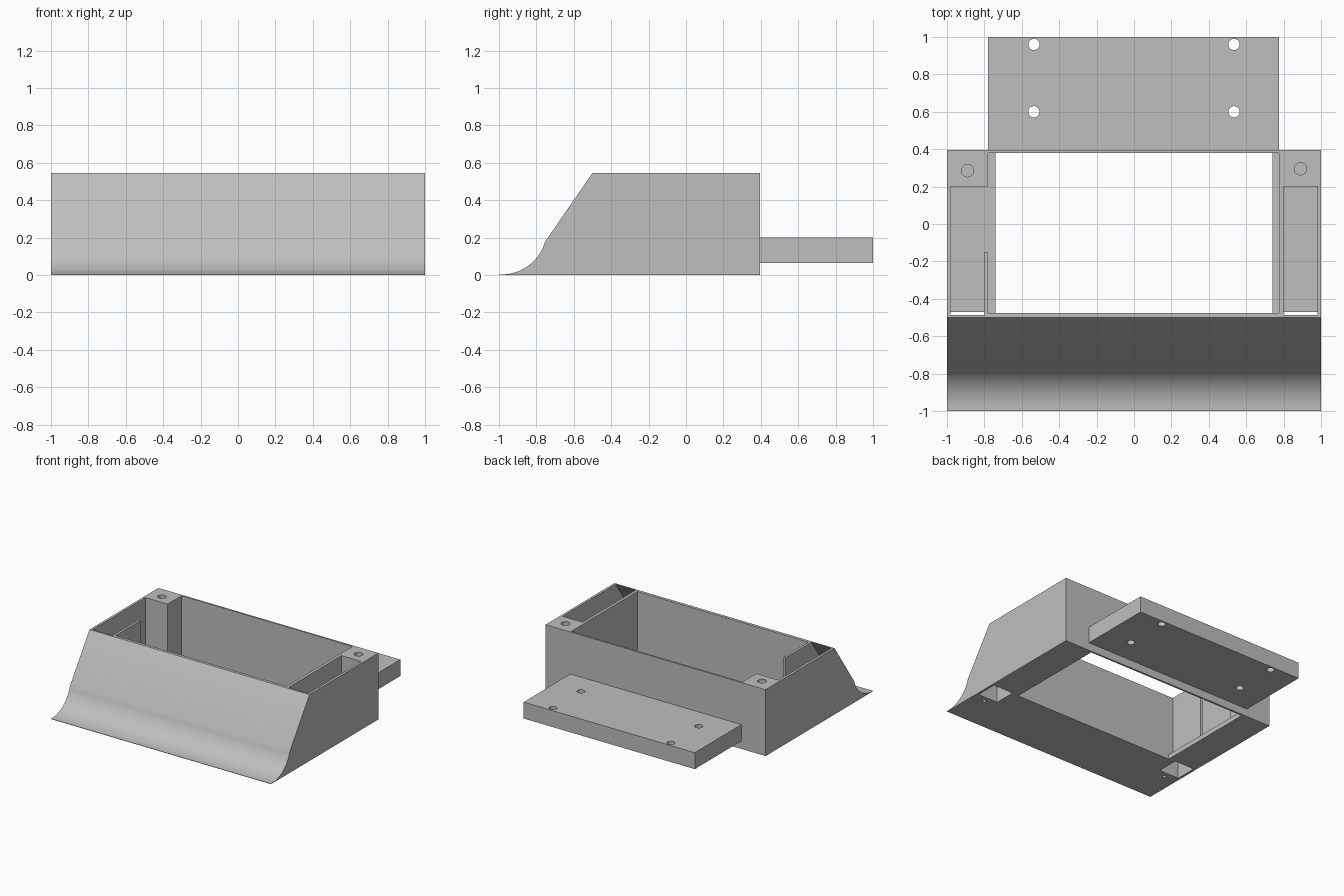
import bpy, bmesh, math
from mathutils import Matrix

if "Cube" in bpy.data.objects:
    bpy.data.objects.remove(bpy.data.objects["Cube"], do_unlink=True)

grey = bpy.data.materials.new("plain_grey")
grey.use_nodes = True
colour = (0.52, 0.52, 0.52, 1)
grey.diffuse_color = colour
grey.node_tree.nodes["Principled BSDF"].inputs["Base Color"].default_value = colour


def finish(bm, name):
    bmesh.ops.recalc_face_normals(bm, faces=bm.faces)
    mesh = bpy.data.meshes.new(name)
    bm.to_mesh(mesh)
    bm.free()
    mesh.materials.append(grey)
    obj = bpy.data.objects.new(name, mesh)
    bpy.context.collection.objects.link(obj)
    return obj


def prism(name, x0, x1, profile):
    """Extrude a (y, z) profile along x."""
    bm = bmesh.new()
    face = bm.faces.new([bm.verts.new((x0, y, z)) for y, z in profile])
    new = bmesh.ops.extrude_face_region(bm, geom=[face])["geom"]
    verts = [v for v in new if isinstance(v, bmesh.types.BMVert)]
    bmesh.ops.translate(bm, verts=verts, vec=(x1 - x0, 0, 0))
    return finish(bm, name)


def box(name, x0, x1, y0, y1, z0, z1):
    return prism(name, x0, x1, [(y0, z0), (y1, z0), (y1, z1), (y0, z1)])


def drill(x, y, z0, z1, radius):
    bm = bmesh.new()
    bmesh.ops.create_cone(bm, cap_ends=True, segments=32, radius1=radius, radius2=radius,
                          depth=z1 - z0, matrix=Matrix.Translation((x, y, (z0 + z1) / 2)))
    return finish(bm, "drill_cutter")


def cut(obj, cutters):
    """Subtract the cutters, bake the result and remove them."""
    for c in cutters:
        mod = obj.modifiers.new("cut", "BOOLEAN")
        mod.operation, mod.solver, mod.object = "DIFFERENCE", "EXACT", c
        c.hide_render = True
    graph = bpy.context.evaluated_depsgraph_get()
    mesh = bpy.data.meshes.new_from_object(obj.evaluated_get(graph))
    obj.modifiers.clear()
    obj.data = mesh
    for c in cutters:
        bpy.data.objects.remove(c, do_unlink=True)


TOP, BACK, FLOOR = 0.545, 0.395, 0.04

# Housing: straight slope flowing into a curved toe
radius, toe = 0.24, -0.985
profile = [(BACK, 0), (BACK, TOP), (-0.5, TOP)]
for i in range(17):
    a = math.radians(74) * (1 - i / 16)
    profile.append((toe + radius * math.sin(a), 0.003 + radius * (1 - math.cos(a))))
profile += [(-1, 0.003), (-1, 0)]
housing = prism("housing", -1, 1, profile)

# Central well with a narrower window through the floor
cutters = [
    box("well_cutter", -0.78, 0.775, -0.475, 0.38, FLOOR, 1),
    box("window_cutter", -0.74, 0.74, -0.475, 0.38, -0.2, 0.3),
    box("divider_gap_cutter", -0.85, -0.76, -0.15, 0.2, FLOOR, 1),
]

# Side pockets under the slope, floor openings, post holes and pilot holes
pocket = [(0.2, FLOOR), (0.2, 0.7), (-0.487, 0.7), (-0.487, TOP), (-0.65, 0.305), (-0.65, FLOOR)]
for s, post_y in ((-1, 0.285), (1, 0.295)):
    x0, x1 = sorted((s * 0.8, s * 0.98))
    cutters += [
        prism("pocket_cutter", x0, x1, pocket),
        box("opening_cutter", x0, x1, -0.65, -0.47, -0.1, 0.1),
        drill(s * 0.89, post_y, TOP - 0.2, 0.7, 0.033),
        drill(s * 0.885, -0.7, -0.1, 0.1, 0.015),
    ]
cut(housing, cutters)

# Rear mounting plate with four screw holes
plate = box("mounting_plate", -0.78, 0.775, BACK, 1, 0.065, 0.2)
cut(plate, [drill(x, y, -0.1, 0.4, 0.03) for x in (-0.535, 0.535) for y in (0.6, 0.96)])

bpy.ops.object.select_all(action="DESELECT")
for obj in (housing, plate):
    obj.select_set(True)
bpy.context.view_layer.objects.active = housing
bpy.ops.object.shade_smooth_by_angle(angle=math.radians(25))
